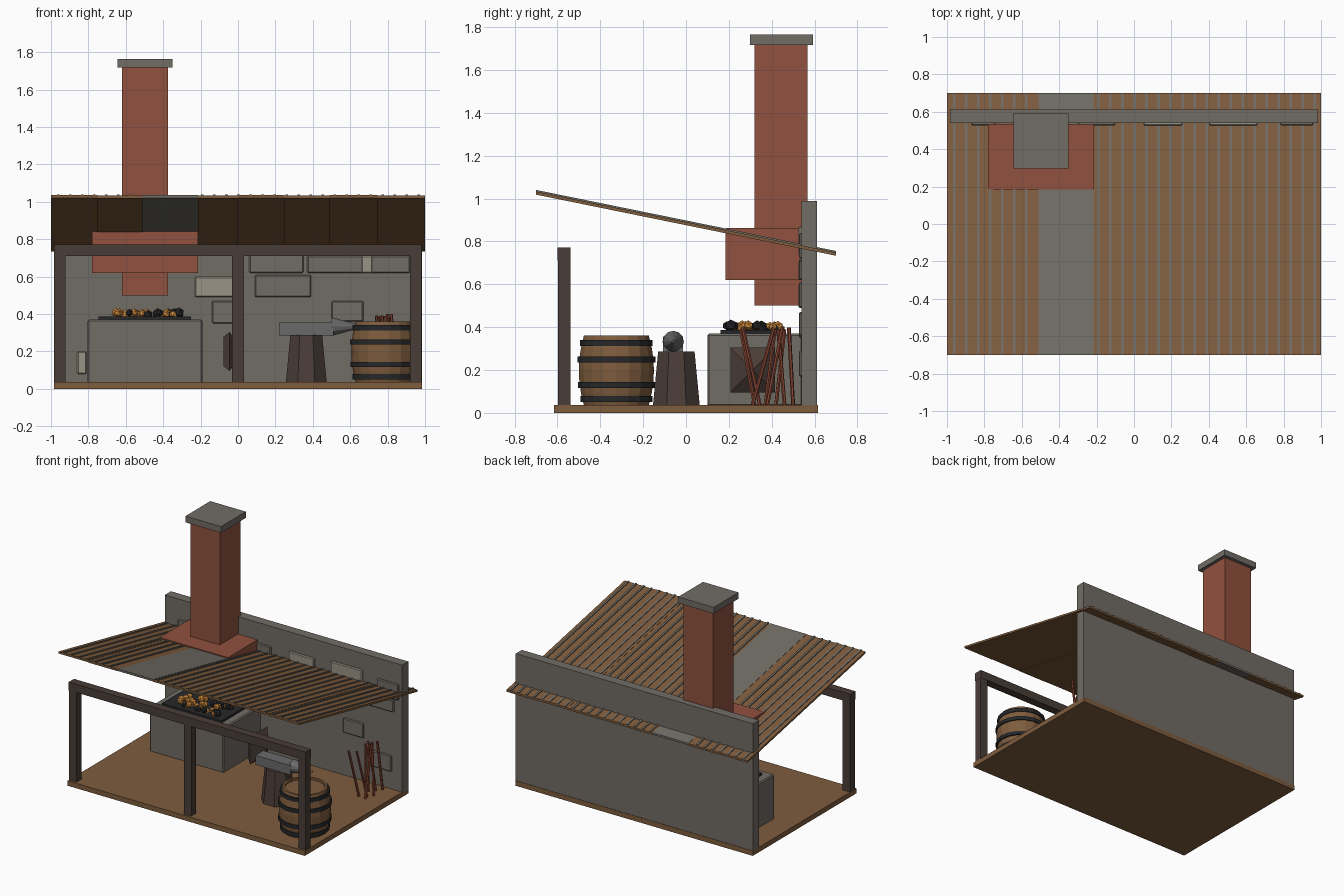
import bpy, bmesh, math, random
from mathutils import Vector, Matrix

if "Cube" in bpy.data.objects:
    bpy.data.objects.remove(bpy.data.objects["Cube"])
random.seed(4)


def mat(name, rgb):
    m = bpy.data.materials.new(name)
    lin = [((c / 255 + 0.055) / 1.055) ** 2.4 for c in rgb]
    m.diffuse_color = (*lin, 1)
    m.use_nodes = True
    m.node_tree.nodes["Principled BSDF"].inputs["Base Color"].default_value = m.diffuse_color
    return m


PLANK = mat("plank brown", (126, 92, 61))
BRICK = mat("brick red", (144, 81, 62))
STONE = mat("stone grey", (113, 108, 101))
PALE = mat("pale stone", (152, 147, 132))
DARK = mat("dark timber", (74, 61, 55))
IRON = mat("black iron", (38, 39, 41))
EMBER = mat("glowing ember", (228, 152, 66))
STEEL = mat("anvil steel", (106, 106, 106))
RUST = mat("rusty red", (132, 68, 50))


def finish(bm, name, m, bevel=0):
    bmesh.ops.recalc_face_normals(bm, faces=bm.faces)
    me = bpy.data.meshes.new(name)
    bm.to_mesh(me)
    bm.free()
    me.materials.append(m)
    ob = bpy.data.objects.new(name, me)
    bpy.context.collection.objects.link(ob)
    if bevel:
        b = ob.modifiers.new("bevel", "BEVEL")
        b.width, b.segments = bevel, 1
    return ob


def add_box(bm, x0, x1, y0, y1, z0, z1, shear=0):
    vs = bmesh.ops.create_cube(bm, size=1)["verts"]
    for v in vs:
        x = x0 + (v.co.x + .5) * (x1 - x0)
        y = y0 + (v.co.y + .5) * (y1 - y0)
        v.co = (x, y, z0 + (v.co.z + .5) * (z1 - z0) + shear * y)


def box(name, m, *dims, shear=0, bevel=0):
    bm = bmesh.new()
    add_box(bm, *dims, shear=shear)
    return finish(bm, name, m, bevel)


def add_cone(bm, a, b, r1, r2, sides, spin=0):
    """Tapered cylinder from point a to point b."""
    a, b = Vector(a), Vector(b)
    d = b - a
    mx = Matrix.Translation((a + b) / 2) @ d.to_track_quat("Z", "Y").to_matrix().to_4x4() \
        @ Matrix.Rotation(spin, 4, "Z")
    bmesh.ops.create_cone(bm, cap_ends=True, segments=sides, radius1=r1, radius2=r2,
                          depth=d.length, matrix=mx)


def lathe(name, m, profile, sides, centre, closed=False):
    """Revolve (radius, z) points around a vertical axis."""
    bm = bmesh.new()
    rings = [[bm.verts.new((centre[0] + r * math.cos(2 * math.pi * i / sides),
                            centre[1] + r * math.sin(2 * math.pi * i / sides), z))
              for i in range(sides)] for r, z in profile]
    pairs = list(zip(rings, rings[1:]))
    if closed:
        pairs.append((rings[-1], rings[0]))
    else:
        bm.faces.new(rings[0])
        bm.faces.new(rings[-1])
    for p, q in pairs:
        for i in range(sides):
            j = (i + 1) % sides
            bm.faces.new((p[i], p[j], q[j], q[i]))
    return finish(bm, name, m)


# Floor, back wall and front frame
box("floor", PLANK, -.985, .985, -.615, .615, 0, .037)
box("back_wall", STONE, -.985, .985, .54, .612, .03, .99)
for i, x in enumerate((-.953, 0, .95)):
    box(f"front_post_{i + 1}", DARK, x - .031, x + .031, -.598, -.54, .002, .715)
box("front_beam", DARK, -.985, .982, -.6, -.538, .71, .772)

# Raised wall stones: x0, x1, z0, z1
grey_stones = [(-.14, .02, .35, .47), (.06, .35, .62, .72), (.09, .39, .49, .61),
               (.5, .67, .36, .47), (.37, .92, .62, .71), (.7, .9, .17, .29),
               (.78, .96, .72, .84), (-.3, -.1, .73, .84), (-.87, -.74, .73, .84)]
pale_stones = [(-.23, .0, .49, .6), (-.86, -.81, .08, .2), (.66, .72, .62, .712),
               (.05, .26, .74, .85), (.4, .66, .75, .87)]
for name, m, stones, y in (("wall_stones", STONE, grey_stones, .527),
                           ("pale_wall_stones", PALE, pale_stones, .525)):
    bm = bmesh.new()
    for x0, x1, z0, z1 in stones:
        add_box(bm, x0, x1, y, .545, z0, z1)
    finish(bm, name, m, .006)

# Sloping roof: plank sheets, one metal sheet, and thin battens
S = -.2036
edges = [-1, -.75, -.51, -.215, 0, .245, .49, .745, 1]
for i, (x0, x1) in enumerate(zip(edges, edges[1:])):
    drop = .002 * (i % 2)
    box(f"roof_sheet_{i + 1}", STONE if i == 2 else PLANK,
        x0, x1, -.7, .7, .878 - drop, .893 - drop, shear=S)
battens = bmesh.new()
for i in range(31):
    x = -.962 + i * .0643
    if not -.53 < x < -.2:
        add_box(battens, x - .007, x + .007, -.7, .7, .888, .898, shear=S)
finish(battens, "roof_battens", STONE)

# Chimney and smoke hood
box("chimney_shaft", BRICK, -.62, -.375, .32, .566, .5, 1.725)
box("smoke_hood", BRICK, -.78, -.213, .185, .535, .62, .862)
box("chimney_cap", STONE, -.645, -.35, .298, .592, 1.718, 1.765)

# Hearth with coal tray
box("hearth", STONE, -.805, -.19, .1, .545, .03, .37, bevel=.008)
box("coal_tray", IRON, -.745, -.25, .16, .46, .365, .386)
for name, m, n, r in (("embers", EMBER, 34, .024), ("coals", IRON, 13, .026)):
    bm = bmesh.new()
    for _ in range(n):
        p = (random.uniform(-.66, -.3), random.uniform(.19, .44), random.uniform(.39, .408))
        bmesh.ops.create_icosphere(bm, subdivisions=1, radius=r * random.uniform(.8, 1.1),
                                   matrix=Matrix.Translation(p))
    finish(bm, name, m)

# Bellows beside the hearth
bm = bmesh.new()
q = math.sqrt(2)
add_cone(bm, (-.078, .312, .2), (-.045, .312, .2), .078 * q, .104 * q, 4, math.pi / 4)
add_cone(bm, (-.045, .312, .2), (.025, .312, .2), .104 * q, .01, 4, math.pi / 4)
finish(bm, "bellows", DARK)

# Anvil on a stump
bm = bmesh.new()
add_cone(bm, (.365, -.045, .035), (.365, -.045, .287), .118, .092, 8, math.pi / 8)
finish(bm, "stump", DARK)
box("anvil_body", STEEL, .22, .51, -.107, -.013, .285, .356)
bm = bmesh.new()
add_cone(bm, (.5, -.06, .333), (.66, -.06, .333), .05, .006, 12)
finish(bm, "anvil_horn", STEEL)

# Barrel with hoops
C, Z0, H = (.783, -.325), .037, .323


def bulge(z):
    return .178 - .024 * ((z - Z0 - H / 2) / (H / 2)) ** 2


prof = [(bulge(Z0 + H * k / 6), Z0 + H * k / 6) for k in range(7)]
rim = Z0 + H
lathe("barrel", PLANK, prof + [(.138, rim), (.138, rim - .015)], 18, C)
for i, z in enumerate((.065, .13, .25, .327)):
    r = bulge(z)
    lathe(f"barrel_hoop_{i + 1}", IRON,
          [(r - .01, z - .014), (r + .009, z - .014), (r + .009, z + .014), (r - .01, z + .014)],
          18, C, closed=True)

# Leaning rods: x and y at the foot, x and y at the top
rods = [(.78, .32, .74, .255), (.83, .345, .80, .265), (.80, .37, .77, .415),
        (.84, .31, .82, .41), (.79, .42, .76, .46), (.85, .50, .82, .48),
        (.82, .46, .79, .43), (.86, .38, .80, .45)]
bm = bmesh.new()
for i, (x0, y0, x1, y1) in enumerate(rods):
    add_cone(bm, (x0, y0, .037), (x1, y1, .39 + .008 * (i % 2)), .009, .009, 6)
finish(bm, "leaning_rods", RUST)
